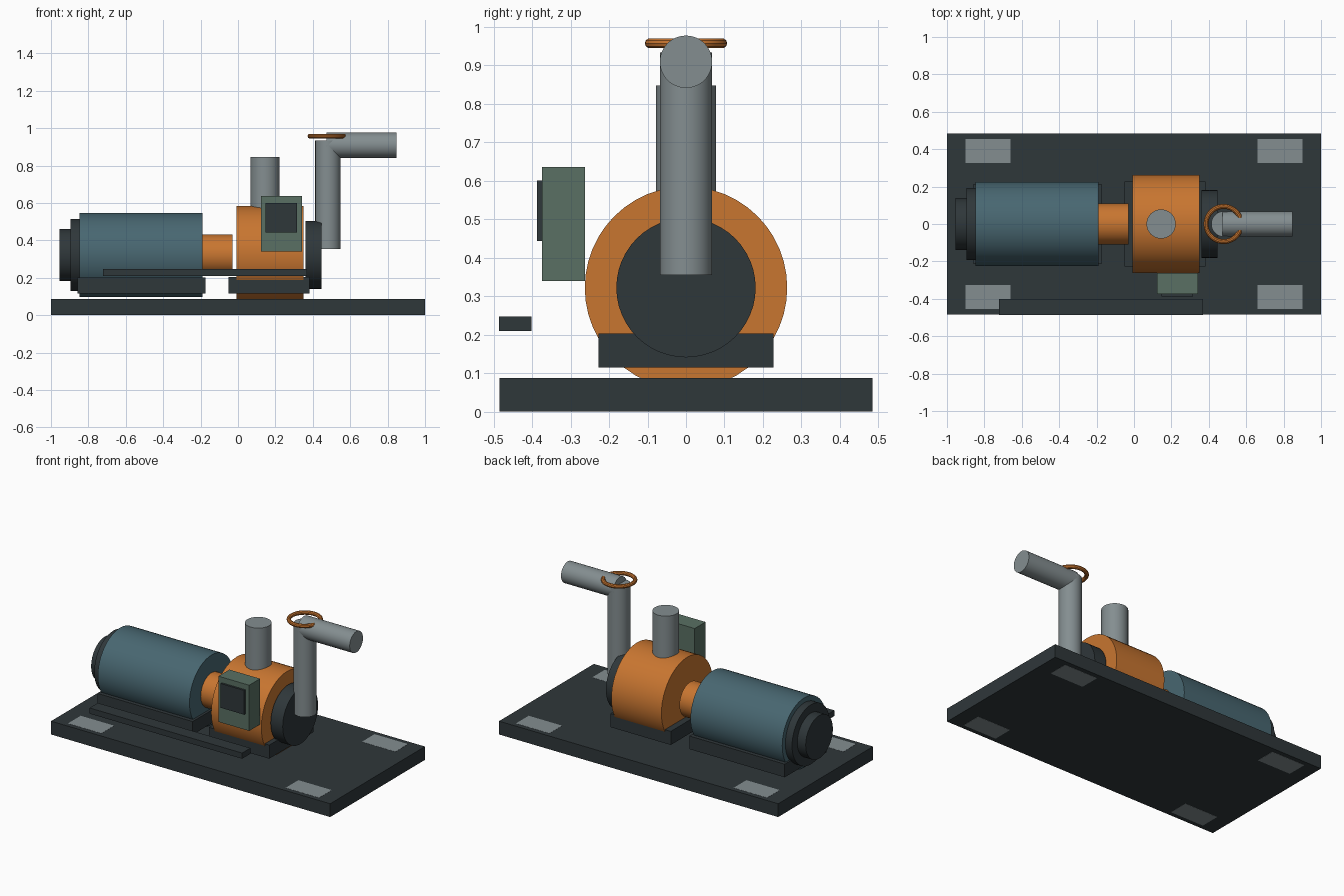
import bpy
from math import radians

if "Cube" in bpy.data.objects:
    bpy.data.objects.remove(bpy.data.objects["Cube"])


def material(name, rgb):
    m = bpy.data.materials.new(name)
    m.diffuse_color = (*rgb, 1)
    m.use_nodes = True
    m.node_tree.nodes["Principled BSDF"].inputs["Base Color"].default_value = m.diffuse_color
    return m


DARK = material("dark_iron", (0.028, 0.038, 0.042))
BLUE = material("blue_paint", (0.065, 0.135, 0.165))
ORANGE = material("orange_paint", (0.58, 0.18, 0.03))
STEEL = material("pipe_steel", (0.23, 0.27, 0.28))
GREEN = material("green_paint", (0.10, 0.16, 0.125))
AXIS_Z = 0.322  # height of the shaft line


def finish(name, mat, smooth=False):
    ob = bpy.context.object
    ob.name = name
    ob.data.materials.append(mat)
    if smooth:
        bpy.ops.object.shade_smooth_by_angle(angle=radians(30))
    return ob


def box(name, x, y, z, mat):
    lo, hi = zip(x, y, z)
    bpy.ops.mesh.primitive_cube_add(size=1, location=[(a + b) / 2 for a, b in zip(lo, hi)])
    bpy.context.object.scale = [b - a for a, b in zip(lo, hi)]
    bpy.ops.object.transform_apply(location=False, rotation=False, scale=True)
    return finish(name, mat)


def cyl_x(name, x0, x1, r, mat, z=AXIS_Z):
    bpy.ops.mesh.primitive_cylinder_add(vertices=48, radius=r, depth=x1 - x0,
                                        location=((x0 + x1) / 2, 0, z),
                                        rotation=(0, radians(90), 0))
    return finish(name, mat, True)


def cyl_z(name, z0, z1, r, mat, x):
    bpy.ops.mesh.primitive_cylinder_add(vertices=48, radius=r, depth=z1 - z0,
                                        location=(x, 0, (z0 + z1) / 2))
    return finish(name, mat, True)


# Skid plate with four corner mounting pads let into it
box("base_plate", (-1, 1), (-0.485, 0.485), (0.0008, 0.087), DARK)
for sx, ex in ((-1, "left"), (1, "right")):
    for sy, ey in ((-1, "front"), (1, "back")):
        cx, cy = sx * 0.78, sy * 0.39
        box(f"mounting_pad_{ey}_{ex}", (cx - 0.12, cx + 0.12),
            (cy - 0.065, cy + 0.065), (0, 0.0878), STEEL)

# Feet under motor and pump
box("motor_foot", (-0.858, -0.174), (-0.215, 0.215), (0.117, 0.202), DARK)
box("pump_foot", (-0.05, 0.383), (-0.227, 0.227), (0.115, 0.203), DARK)

# Motor, stepped fan cover and coupling
cyl_x("motor_body", -0.847, -0.19, 0.225, BLUE)
cyl_x("motor_end_bell", -0.895, -0.84, 0.193, DARK)
cyl_x("fan_cover", -0.955, -0.89, 0.139, DARK)
cyl_x("coupling_guard", -0.2, -0.03, 0.11, ORANGE)

# Pump casing and front cover
cyl_x("pump_casing", -0.008, 0.351, 0.263, ORANGE)
cyl_x("pump_cover", 0.361, 0.447, 0.181, DARK)

# Pipework
cyl_z("outlet_pipe", 0.5, 0.847, 0.078, STEEL, 0.145)
cyl_z("riser_pipe", 0.355, 0.933, 0.068, STEEL, 0.481)
cyl_x("discharge_pipe", 0.473, 0.848, 0.068, STEEL, z=0.909)

# Valve handwheel
bpy.ops.mesh.primitive_torus_add(major_segments=40, minor_segments=10, major_radius=0.094,
                                 minor_radius=0.013, location=(0.479, 0, 0.957))
finish("valve_wheel", ORANGE, True)

# Control box, its screen and the front cable tray
box("control_box", (0.122, 0.342), (-0.374, -0.263), (0.34, 0.636), GREEN)
box("control_screen", (0.147, 0.315), (-0.387, -0.37), (0.443, 0.6), DARK)
box("cable_tray", (-0.723, 0.37), (-0.486, -0.401), (0.21, 0.247), DARK)
